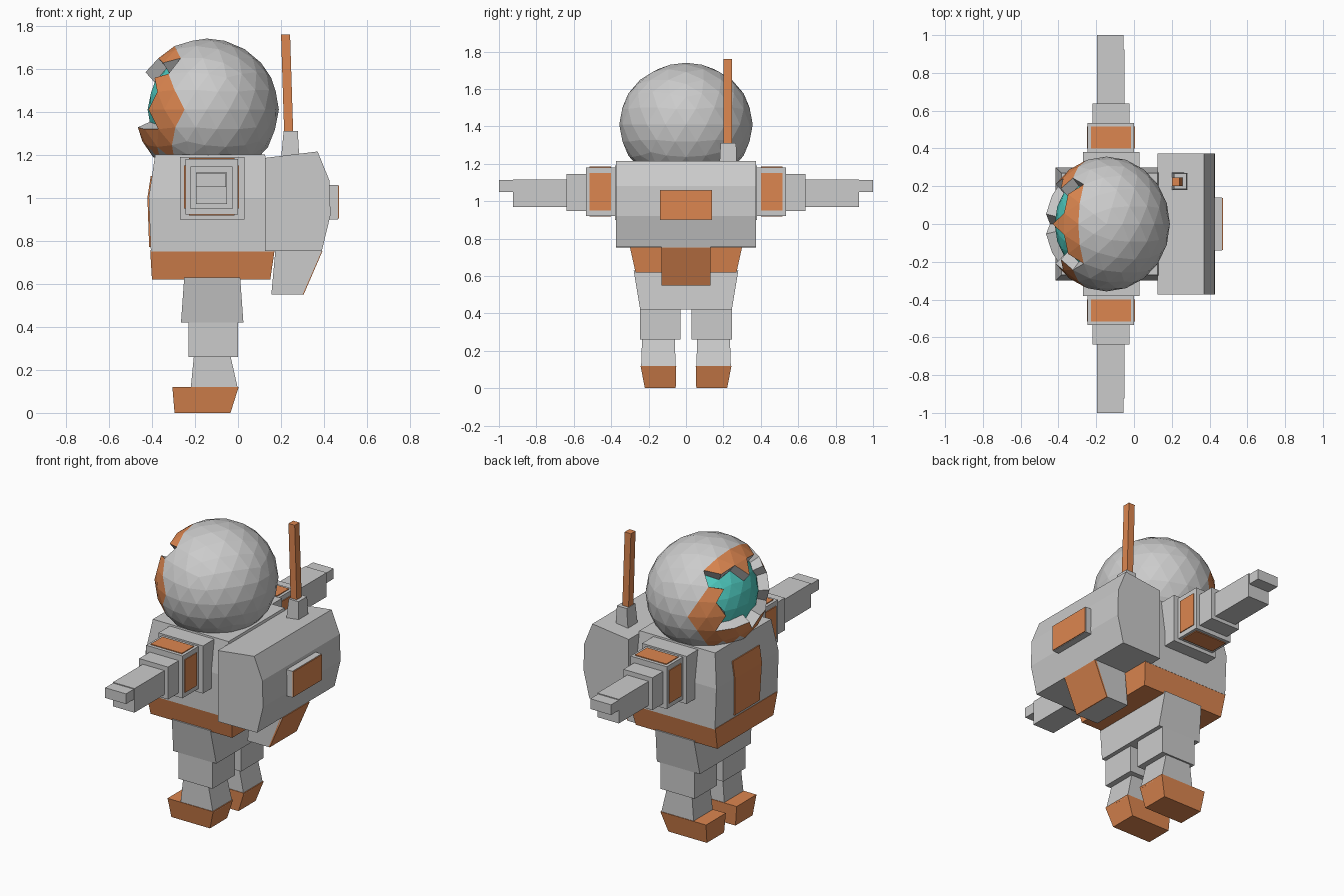
import bpy, bmesh

if "Cube" in bpy.data.objects:
    bpy.data.objects.remove(bpy.data.objects["Cube"])


def material(name, rgb):
    m = bpy.data.materials.new(name)
    m.diffuse_color = (*rgb, 1)
    m.use_nodes = True
    m.node_tree.nodes["Principled BSDF"].inputs["Base Color"].default_value = m.diffuse_color
    return m


GREY = None
ORANGE = material("orange", (0.72, 0.24, 0.08))
TEAL = material("teal", (0.08, 0.62, 0.55))


def finish(name, bm, mats=()):
    bmesh.ops.recalc_face_normals(bm, faces=bm.faces[:])
    me = bpy.data.meshes.new(name)
    bm.to_mesh(me)
    bm.free()
    for m in mats:
        me.materials.append(m)
    ob = bpy.data.objects.new(name, me)
    bpy.context.collection.objects.link(ob)
    return ob


def stack(name, sections, mat=GREY, side=1):
    """Loft rectangular sections (z, x0, x1, y0, y1); side=-1 mirrors in y."""
    bm = bmesh.new()
    rings = []
    for z, x0, x1, y0, y1 in sections:
        rings.append([bm.verts.new((x, side * y, z))
                      for x, y in ((x0, y0), (x1, y0), (x1, y1), (x0, y1))])
    bm.faces.new(rings[0])
    bm.faces.new(rings[-1])
    for a, b in zip(rings, rings[1:]):
        for i in range(4):
            j = (i + 1) % 4
            bm.faces.new((a[i], a[j], b[j], b[i]))
    return finish(name, bm, [mat] if mat else [])


def box(name, x, y, z, mat=GREY, side=1):
    return stack(name, [(z[0], *x, *y), (z[1], *x, *y)], mat, side)


def prism(name, profile, half, mat=GREY):
    """Extrude an (x, z) profile across y."""
    bm = bmesh.new()
    a = [bm.verts.new((x, -half, z)) for x, z in profile]
    b = [bm.verts.new((x, half, z)) for x, z in profile]
    bm.faces.new(a)
    bm.faces.new(b)
    for i in range(len(a)):
        j = (i + 1) % len(a)
        bm.faces.new((a[i], a[j], b[j], b[i]))
    return finish(name, bm, [mat] if mat else [])


# Helmet: flat-bottomed ellipsoid with an orange rim and recessed visor
bm = bmesh.new()
bmesh.ops.create_icosphere(bm, subdivisions=3, radius=1)
for v in bm.verts:
    v.co = (-0.145 + 0.335 * v.co.x, 0.357 * v.co.y, 1.41 + 0.33 * v.co.z)
cut = bmesh.ops.bisect_plane(bm, geom=bm.verts[:] + bm.edges[:] + bm.faces[:],
                             plane_co=(0, 0, 1.165), plane_no=(0, 0, 1), clear_inner=True)
bmesh.ops.holes_fill(bm, edges=[e for e in bm.edges if e.is_boundary])
bmesh.ops.recalc_face_normals(bm, faces=bm.faces[:])
visor = []
for f in bm.faces:
    c = f.calc_center_median()
    if c.x < -0.285 and c.z > 1.215:
        f.material_index = 1
    if c.x < -0.3 and abs(c.y) < 0.21 and 1.3 < c.z < 1.62:
        visor.append(f)
rim = bmesh.ops.inset_region(bm, faces=visor, thickness=0.012, depth=-0.06,
                             use_even_offset=False)["faces"]
for f in visor:
    f.material_index = 2
for f in rim:
    f.material_index = 0
finish("helmet", bm, [material("grey", (0.6, 0.6, 0.6)), ORANGE, TEAL])

# Torso, belt and chest panel
stack("torso", [(0.75, -0.405, 0.165, -0.3, 0.3), (1.0, -0.415, 0.175, -0.3, 0.3),
                (1.2, -0.385, 0.125, -0.27, 0.27)])
stack("belt", [(0.62, -0.4, 0.15, -0.27, 0.27), (0.755, -0.408, 0.17, -0.3, 0.3)], ORANGE)
stack("chest_panel", [(0.77, -0.413, -0.39, -0.12, 0.12), (1.0, -0.421, -0.4, -0.13, 0.13),
                      (1.1, -0.406, -0.39, -0.13, 0.13)], ORANGE)
stack("hips", [(0.42, -0.265, 0.025, -0.245, 0.245), (0.63, -0.25, 0.01, -0.28, 0.28)])

for side, tag in ((1, "left"), (-1, "right")):
    # Legs
    box(tag + "_thigh", (-0.23, 0.0), (0.03, 0.245), (0.26, 0.43), GREY, side)
    stack(tag + "_shin", [(0.11, -0.22, 0.0, 0.055, 0.24),
                          (0.265, -0.205, -0.035, 0.06, 0.235)], GREY, side)
    stack(tag + "_boot", [(0, -0.295, -0.035, 0.055, 0.22),
                          (0.12, -0.305, 0.003, 0.052, 0.243)], ORANGE, side)
    # Arms: shrinking blocks with orange panels on all four faces of the second
    box(tag + "_shoulder", (-0.27, 0.03), (0.25, 0.38), (0.9, 1.19), GREY, side)
    box(tag + "_upper_arm", (-0.245, 0.0), (0.37, 0.535), (0.922, 1.18), GREY, side)
    box(tag + "_arm_panel_upright", (-0.25, 0.005), (0.4, 0.515), (0.95, 1.15), ORANGE, side)
    box(tag + "_arm_panel_flat", (-0.228, -0.017), (0.4, 0.515), (0.917, 1.185), ORANGE, side)
    box(tag + "_cuff", (-0.22, -0.025), (0.52, 0.638), (0.948, 1.145), GREY, side)
    box(tag + "_hand", (-0.195, -0.05), (0.62, 0.925), (0.97, 1.117), GREY, side)
    box(tag + "_fingers", (-0.195, -0.055), (0.92, 1.0), (1.05, 1.112), GREY, side)

# Backpack with lower flap and rear panel
prism("backpack", [(0.125, 0.752), (0.125, 1.185), (0.37, 1.215), (0.425, 1.08),
                   (0.43, 0.92), (0.39, 0.755)], 0.373)
prism("backpack_lower", [(0.155, 0.55), (0.175, 0.77), (0.388, 0.77), (0.388, 0.75),
                         (0.3, 0.55)], 0.13)
prism("backpack_lower_panel", [(0.298, 0.55), (0.38, 0.753), (0.393, 0.753), (0.305, 0.55)],
      0.13, ORANGE)
box("rear_panel", (0.41, 0.465), (-0.14, 0.14), (0.9, 1.06))
box("rear_panel_face", (0.46, 0.47), (-0.138, 0.138), (0.903, 1.057), ORANGE)

# Antenna
stack("antenna_base", [(1.18, 0.2, 0.285, 0.178, 0.272), (1.31, 0.212, 0.278, 0.185, 0.268)])
stack("antenna", [(1.29, 0.215, 0.257, 0.2, 0.247), (1.76, 0.2, 0.242, 0.2, 0.245)], ORANGE)
